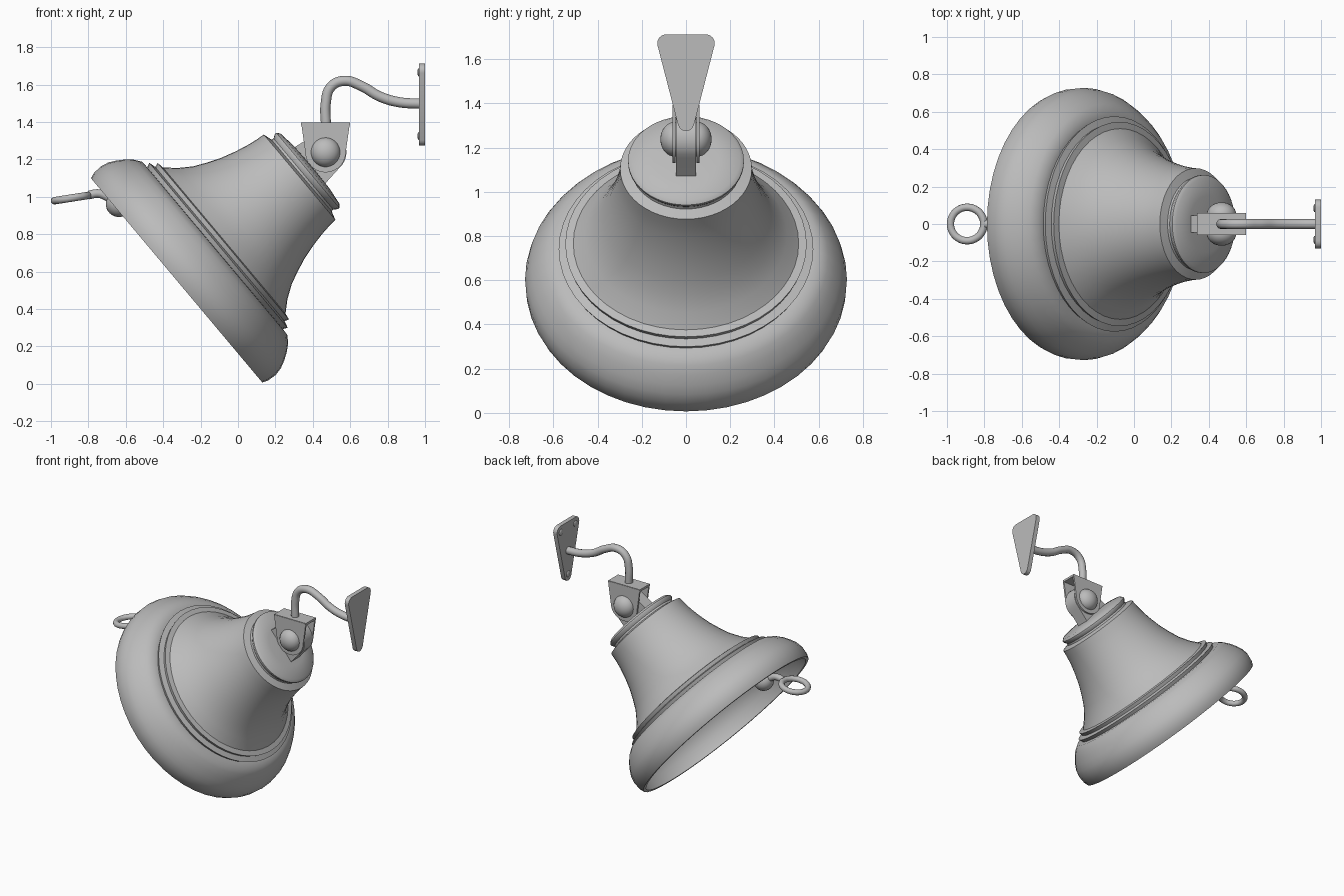
import bpy, bmesh, math
from mathutils import Matrix, Vector

if "Cube" in bpy.data.objects:
    bpy.data.objects.remove(bpy.data.objects["Cube"])

metal = bpy.data.materials.new("grey_metal")
metal.diffuse_color = (0.5, 0.5, 0.5, 1)
metal.use_nodes = True
metal.node_tree.nodes["Principled BSDF"].inputs["Base Color"].default_value = metal.diffuse_color

# Bell frame: local z runs along the tilted bell axis, origin at the mouth centre
BELL = Matrix.Translation((-0.328, 0, 0.553)) @ Matrix.Rotation(math.radians(50), 4, 'Y')
PIN = Vector((0.468, 0, 1.238))


def finish(name, bm, matrix=Matrix(), angle=35):
    bmesh.ops.recalc_face_normals(bm, faces=bm.faces)
    me = bpy.data.meshes.new(name)
    bm.to_mesh(me)
    bm.free()
    me.transform(matrix)
    me.materials.append(metal)
    ob = bpy.data.objects.new(name, me)
    bpy.context.collection.objects.link(ob)
    bpy.ops.object.select_all(action='DESELECT')
    ob.select_set(True)
    bpy.context.view_layer.objects.active = ob
    bpy.ops.object.shade_smooth_by_angle(angle=math.radians(angle))
    return ob


def lathe(name, profile, matrix, steps=48):
    bm = bmesh.new()
    vs = [bm.verts.new((r, 0, z)) for r, z in profile]
    es = [bm.edges.new(p) for p in zip(vs, vs[1:])]
    bmesh.ops.spin(bm, geom=vs + es, axis=(0, 0, 1), cent=(0, 0, 0),
                   steps=steps, angle=math.tau)
    bmesh.ops.remove_doubles(bm, verts=bm.verts, dist=0.0005)
    return finish(name, bm, matrix)


def slab(name, outline, thick, matrix):
    """Extrude an xy outline symmetrically about z = 0."""
    bm = bmesh.new()
    f = bm.faces.new([bm.verts.new((x, y, -thick / 2)) for x, y in outline])
    ext = bmesh.ops.extrude_face_region(bm, geom=[f])['geom']
    bmesh.ops.translate(bm, vec=(0, 0, thick),
                        verts=[v for v in ext if isinstance(v, bmesh.types.BMVert)])
    return finish(name, bm, matrix)


def ball(name, centre, scale):
    bm = bmesh.new()
    bmesh.ops.create_uvsphere(bm, u_segments=28, v_segments=16, radius=1)
    return finish(name, bm, Matrix.Translation(centre) @ Matrix.Diagonal((*scale, 1)))


def tube(name, points, radius, cyclic=False):
    cu = bpy.data.curves.new(name, 'CURVE')
    cu.dimensions = '3D'
    cu.bevel_depth, cu.bevel_resolution, cu.resolution_u = radius, 4, 8
    cu.use_fill_caps = True
    sp = cu.splines.new('BEZIER')
    sp.bezier_points.add(len(points) - 1)
    for bp, p in zip(sp.bezier_points, points):
        bp.co = p
        bp.handle_left_type = bp.handle_right_type = 'AUTO'
    sp.use_cyclic_u = cyclic
    tmp = bpy.data.objects.new(name, cu)
    bpy.context.collection.objects.link(tmp)
    me = bpy.data.meshes.new_from_object(tmp.evaluated_get(bpy.context.evaluated_depsgraph_get()))
    bm = bmesh.new()
    bm.from_mesh(me)
    bpy.data.objects.remove(tmp)
    bpy.data.meshes.remove(me)
    return finish(name, bm, angle=50)


# Bell body: flared skirt, two step rings, waist, crown ring, hollow inside
body = [(0.51, 0.332), (0.457, 0.39), (0.41, 0.46), (0.378, 0.53), (0.35, 0.60),
        (0.327, 0.68), (0.311, 0.75), (0.302, 0.81), (0.298, 0.858)]
outer = [(0.69, 0.0), (0.713, 0.0), (0.724, 0.03), (0.728, 0.08), (0.718, 0.125), (0.698, 0.165),
         (0.672, 0.205), (0.643, 0.238), (0.605, 0.266), (0.564, 0.268), (0.576, 0.292),
         (0.538, 0.302), (0.546, 0.326)] + body + [
         (0.25, 0.872), (0.248, 0.885), (0.262, 0.905), (0.262, 0.915), (0.245, 0.93),
         (0.15, 0.942), (0, 0.947)]
inner = [(0.69, 0.0), (0.70, 0.08), (0.67, 0.165), (0.615, 0.238), (0.54, 0.275)]
inner += [(r - 0.03, z) for r, z in body[:-1]] + [(0.2, 0.84), (0, 0.84)]
lathe("bell", inner[::-1] + outer, BELL)


# Tapered bracket outline with a rounded tip, pin at the origin, base at +y
def bracket_outline(base, half, tip):
    arc = [(tip * math.cos(a), tip * math.sin(a))
           for a in (-math.pi * i / 14 for i in range(15))]
    return [(-half, base), (half, base)] + arc


# Upper yoke: two cheeks and a top plate
upright = Matrix.Translation(PIN) @ Matrix.Rotation(math.pi / 2, 4, 'X')
for side, label in ((1, "back"), (-1, "front")):
    slab("yoke_cheek_" + label, bracket_outline(0.155, 0.13, 0.108), 0.012,
         Matrix.Translation((0, side * 0.054, 0)) @ upright)
    # Domed pin heads
    ball("pin_head_" + label, PIN + Vector((0, side * 0.05, 0)), (0.079, 0.066, 0.079))
slab("yoke_top", [(-0.13, -0.058), (0.13, -0.058), (0.13, 0.058), (-0.13, 0.058)], 0.016,
     Matrix.Translation(PIN + Vector((0, 0, 0.15))))

# Lower lug fixed to the bell crown
lug = (Matrix.Translation(PIN) @ Matrix.Rotation(math.radians(50), 4, 'Y')
       @ Matrix.Rotation(-math.pi / 2, 4, 'X'))
slab("bell_lug", bracket_outline(0.13, 0.13, 0.112), 0.092, lug)

# Curved hanger arm
tube("hanger_arm", [(0.47, 0, 1.385), (0.469, 0, 1.50), (0.497, 0, 1.588), (0.57, 0, 1.62),
                    (0.66, 0, 1.592), (0.76, 0, 1.535), (0.865, 0, 1.505), (0.975, 0, 1.498)], 0.027)


# Wall plate: rounded triangle, seen along x
def rounded(corners, n=6):
    pts = []
    for y, z, r, a0, a1 in corners:
        pts += [(y + r * math.cos(math.radians(a0 + (a1 - a0) * i / n)),
                 z + r * math.sin(math.radians(a0 + (a1 - a0) * i / n))) for i in range(n + 1)]
    return pts


plate_matrix = Matrix(((0, 0, 1, 0.983), (1, 0, 0, 0), (0, 1, 0, 0), (0, 0, 0, 1)))
slab("wall_plate", rounded([(0.09, 1.672, 0.04, -14, 90), (-0.09, 1.672, 0.04, 90, 194),
                            (0, 1.312, 0.037, 194, 346)]), 0.032, plate_matrix)
for i, (y, z) in enumerate(((0.085, 1.665), (-0.085, 1.665), (0, 1.325))):
    ball("plate_screw_%d" % i, (0.967, y, z), (0.008, 0.022, 0.022))

# Clapper: rod from the crown, ball end and pull ring
tube("clapper_rod", [(0.31, 0, 1.09), (-0.15, 0, 1.03), (-0.62, 0, 0.965)], 0.025)
ball("clapper_ball", (-0.637, 0, 0.962), (0.07, 0.07, 0.07))
tube("pull_arm", [(-0.64, 0, 0.955), (-0.70, 0, 1.0), (-0.745, 0, 1.017), (-0.80, 0, 1.009)], 0.023)
tube("pull_ring", [(-0.892 + 0.089 * math.cos(a), 0.089 * math.sin(a), 0.993 + 0.014 * math.cos(a))
                   for a in (math.tau * i / 12 for i in range(12))], 0.02, cyclic=True)
